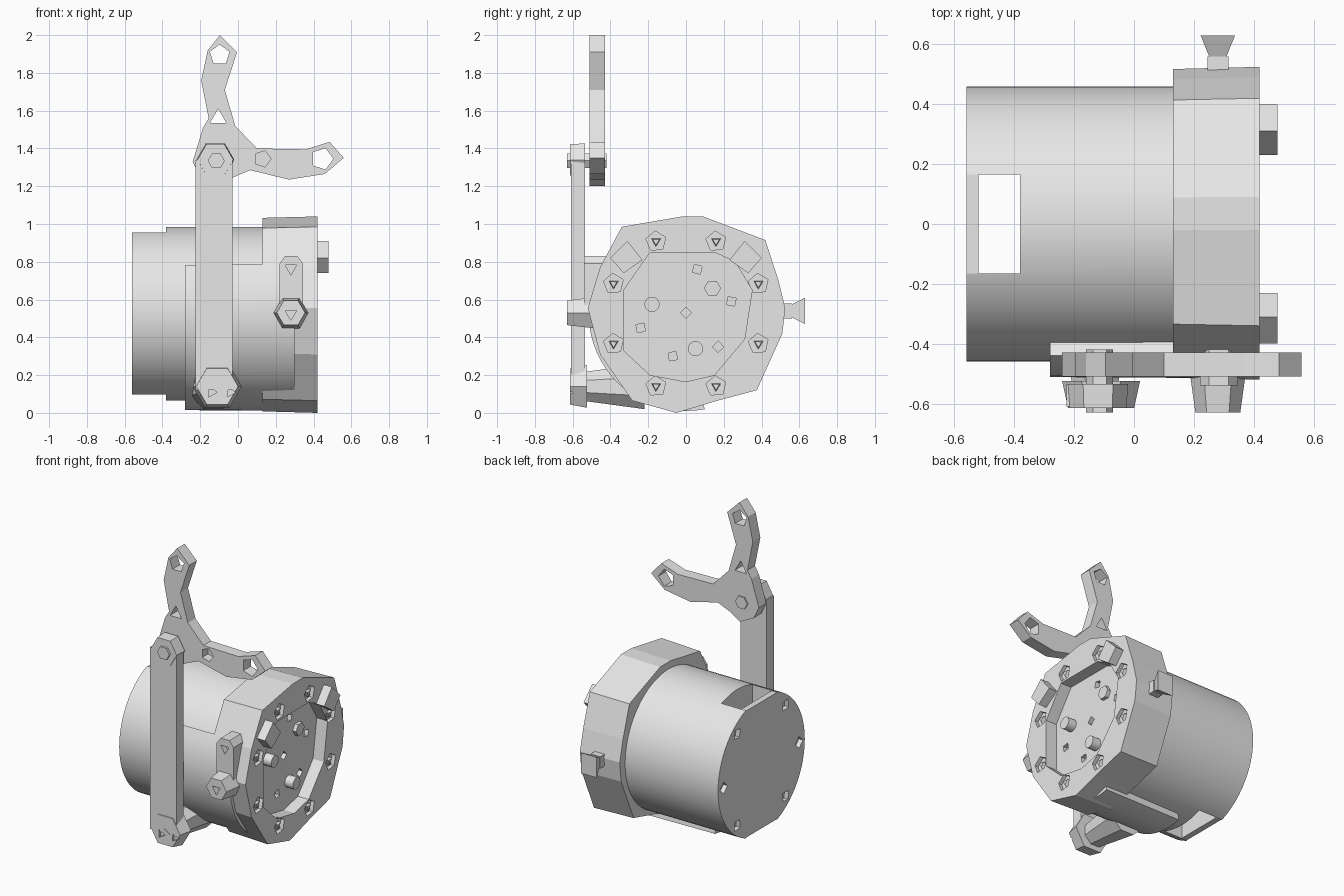
import bpy, bmesh, math

if "Cube" in bpy.data.objects:
    bpy.data.objects.remove(bpy.data.objects["Cube"])

grey = bpy.data.materials.new("plain_grey")
grey.diffuse_color = (0.8, 0.8, 0.8, 1)
grey.use_nodes = True
grey.node_tree.nodes["Principled BSDF"].inputs["Base Color"].default_value = grey.diffuse_color
CZ = 0.525  # height of the drum axis


def ngon(n, r, cu, cv, turn=0.0):
    """Regular outline with n corners."""
    return [(cu + r * math.cos(turn + i * math.tau / n),
             cv + r * math.sin(turn + i * math.tau / n)) for i in range(n)]


def rect(u0, u1, v0, v1):
    return [(u0, v0), (u1, v0), (u1, v1), (u0, v1)]


def prism(bm, pts, axis, a, b, scale_b=1.0):
    """Extrude an outline along x (pts are y,z) or y (pts are x,z)."""
    cu = sum(p[0] for p in pts) / len(pts)
    cv = sum(p[1] for p in pts) / len(pts)

    def ring(d, s):
        out = []
        for u, v in pts:
            u, v = cu + (u - cu) * s, cv + (v - cv) * s
            out.append(bm.verts.new((d, u, v) if axis == 'x' else (u, d, v)))
        return out
    r0, r1 = ring(a, 1.0), ring(b, scale_b)
    faces = [bm.faces.new(r0), bm.faces.new(r1)]
    n = len(pts)
    for i in range(n):
        j = (i + 1) % n
        faces.append(bm.faces.new((r0[i], r0[j], r1[j], r1[i])))
    bmesh.ops.recalc_face_normals(bm, faces=faces)


def make(name, parts, smooth=False):
    bm = bmesh.new()
    for p in parts:
        prism(bm, *p)
    me = bpy.data.meshes.new(name)
    bm.to_mesh(me)
    bm.free()
    ob = bpy.data.objects.new(name, me)
    bpy.context.collection.objects.link(ob)
    me.materials.append(grey)
    if smooth:
        shade(ob)
    return ob


def activate(ob):
    bpy.ops.object.select_all(action='DESELECT')
    ob.select_set(True)
    bpy.context.view_layer.objects.active = ob


def shade(ob):
    activate(ob)
    bpy.ops.object.shade_smooth_by_angle(angle=math.radians(30))


def cut(ob, parts):
    """Subtract a set of prisms from an object."""
    tool = make("cutter", parts)
    tool.hide_render = True
    mod = ob.modifiers.new("cut", 'BOOLEAN')
    mod.operation = 'DIFFERENCE'
    mod.solver = 'EXACT'
    mod.object = tool
    activate(ob)
    bpy.ops.object.modifier_apply(modifier=mod.name)
    bpy.data.objects.remove(tool)


# Drum, with a slot through the rear and small sockets in the back face
drum = make("drum", [(ngon(64, 0.46, 0, CZ), 'x', -0.56, 0.25)])
cut(drum, [(rect(-0.165, 0.165, -0.1, 1.2), 'x', -0.52, -0.38)])
cut(drum, [(rect(-0.165, 0.165, 0.95, 1.2), 'x', -0.6, -0.5),
           (rect(-0.165, 0.165, -0.1, 0.1), 'x', -0.6, -0.5)])
cut(drum, [(ngon(4, 0.04, 0.4 * math.cos(a), CZ + 0.4 * math.sin(a), a), 'x', -0.6, -0.53)
           for a in (math.radians(d) for d in (0, 50, 130, 180, 230, 310))])
shade(drum)

# Sleeve wrapped around the lower front of the drum
arc = [math.radians(149 + i * 5.5) for i in range(25)]
sleeve_outline = ([(0.515 * math.cos(a), CZ + 0.515 * math.sin(a)) for a in arc] +
                  [(0.43 * math.cos(a), CZ + 0.43 * math.sin(a)) for a in reversed(arc)])
make("sleeve", [(sleeve_outline, 'x', 0.3, -0.28, 0.985)], True)

# Faceted front collar with a recessed face
collar_outline = [(-0.02, 1.04), (0.09, 1.04), (0.42, 0.915), (0.49, 0.7), (0.525, 0.555),
                  (0.51, 0.42), (0.375, 0.12), (0.15, 0.06), (-0.05, 0.0), (-0.285, 0.065),
                  (-0.455, 0.31), (-0.52, 0.555), (-0.455, 0.77), (-0.34, 0.985)]
recess_outline = [(-0.33, 0.33), (-0.19, 0.2), (0, 0.165), (0.15, 0.2), (0.31, 0.39),
                  (0.35, 0.65), (0.26, 0.8), (0.15, 0.85), (-0.19, 0.85), (-0.33, 0.65)]
collar = make("collar", [(collar_outline, 'x', 0.42, 0.13, 0.985)])
cut(collar, [(recess_outline, 'x', 0.5, 0.34)])
ring = [(0.415 * math.cos(a), CZ + 0.415 * math.sin(a))
        for a in (math.radians(22.5 + 45 * i) for i in range(8))]
cut(collar, [(ngon(5, 0.055, u, v, 0.4), 'x', 0.5, 0.395) for u, v in ring])
small = [(0.06, 0.76), (0.24, 0.59), (-0.24, 0.45), (0, 0.53), (0.17, 0.35), (-0.07, 0.3)]
cut(collar, [(ngon(4, 0.03, u, v, u * 9), 'x', 0.4, 0.31) for u, v in small])

# Screws in the collar, and pins standing in the recess
make("collar_screws", [(ngon(3, 0.035, u, v, 0.5), 'x', 0.38, 0.415, 0.6) for u, v in ring])
make("recess_pins", [(ngon(16, 0.04, u, v), 'x', 0.33, 0.4)
                     for u, v in ((-0.18, 0.575), (0.05, 0.34))], True)
make("recess_nut", [(ngon(6, 0.045, 0.14, 0.66), 'x', 0.33, 0.365)])

# Two lugs standing on the collar face
for side in (-1, 1):
    make("lug", [([(side * u, v) for u, v in
                   ((0.23, 0.81), (0.31, 0.91), (0.4, 0.82), (0.33, 0.74))], 'x', 0.4, 0.48)])

# Flared ear on the far side of the collar
make("ear", [(rect(0.245, 0.315, 0.50, 0.58), 'y', 0.5, 0.56),
             (rect(0.255, 0.305, 0.51, 0.57), 'y', 0.55, 0.63, 2.3)])

# Latch: upright link with a tapered knob
latch = make("latch_link", [([(0.22, 0.5), (0.345, 0.5), (0.345, 0.79), (0.315, 0.83),
                              (0.25, 0.83), (0.22, 0.79)], 'y', -0.42, -0.54)])
cut(latch, [(ngon(3, 0.035, 0.28, 0.765, -math.pi / 2), 'y', -0.6, -0.5)])
knob = make("latch_knob", [(ngon(6, 0.1, 0.28, 0.53), 'y', -0.45, -0.63, 0.75)])
cut(knob, [(ngon(3, 0.035, 0.28, 0.525, -math.pi / 2), 'y', -0.7, -0.59)])

# Swing bar with lower joint, post and upper pivot
make("swing_bar", [(rect(-0.225, -0.03, 0.12, 1.34), 'y', -0.61, -0.535)])
joint = make("lower_joint", [(ngon(6, 0.13, -0.11, 0.14), 'y', -0.525, -0.615, 0.85)])
cut(joint, [(ngon(3, 0.03, -0.14 + 0.05 * i, 0.11 + 0.04 * (i % 2), i), 'y', -0.7, -0.6)
            for i in range(3)])
make("post", [(ngon(8, 0.13, -0.13, 0.14, math.pi / 8), 'y', -0.22, -0.53, 0.65)])
make("upper_pivot", [(ngon(6, 0.1, -0.12, 1.34), 'y', -0.535, -0.615, 0.95),
                     (ngon(6, 0.045, -0.115, 1.335), 'y', -0.42, -0.63)])

# Forked clamp with eyelets
fork = make("fork", [([(-0.24, 1.33), (-0.185, 1.51), (-0.155, 1.56), (-0.195, 1.76),
                       (-0.16, 1.92), (-0.095, 2.0), (-0.005, 1.91), (-0.07, 1.71),
                       (-0.015, 1.52), (0.1, 1.4), (0.36, 1.395), (0.485, 1.435),
                       (0.56, 1.35), (0.46, 1.265), (0.27, 1.235), (0.065, 1.285),
                       (-0.03, 1.245), (-0.1, 1.2), (-0.2, 1.25)], 'y', -0.51, -0.43)])
cut(fork, [(ngon(5, 0.055, -0.097, 1.895, 1.57), 'y', -0.6, -0.3),
           (ngon(3, 0.05, -0.105, 1.56, 1.57), 'y', -0.6, -0.3),
           (ngon(5, 0.06, 0.445, 1.345), 'y', -0.6, -0.3),
           (ngon(5, 0.045, 0.13, 1.345), 'y', -0.6, -0.45)])
